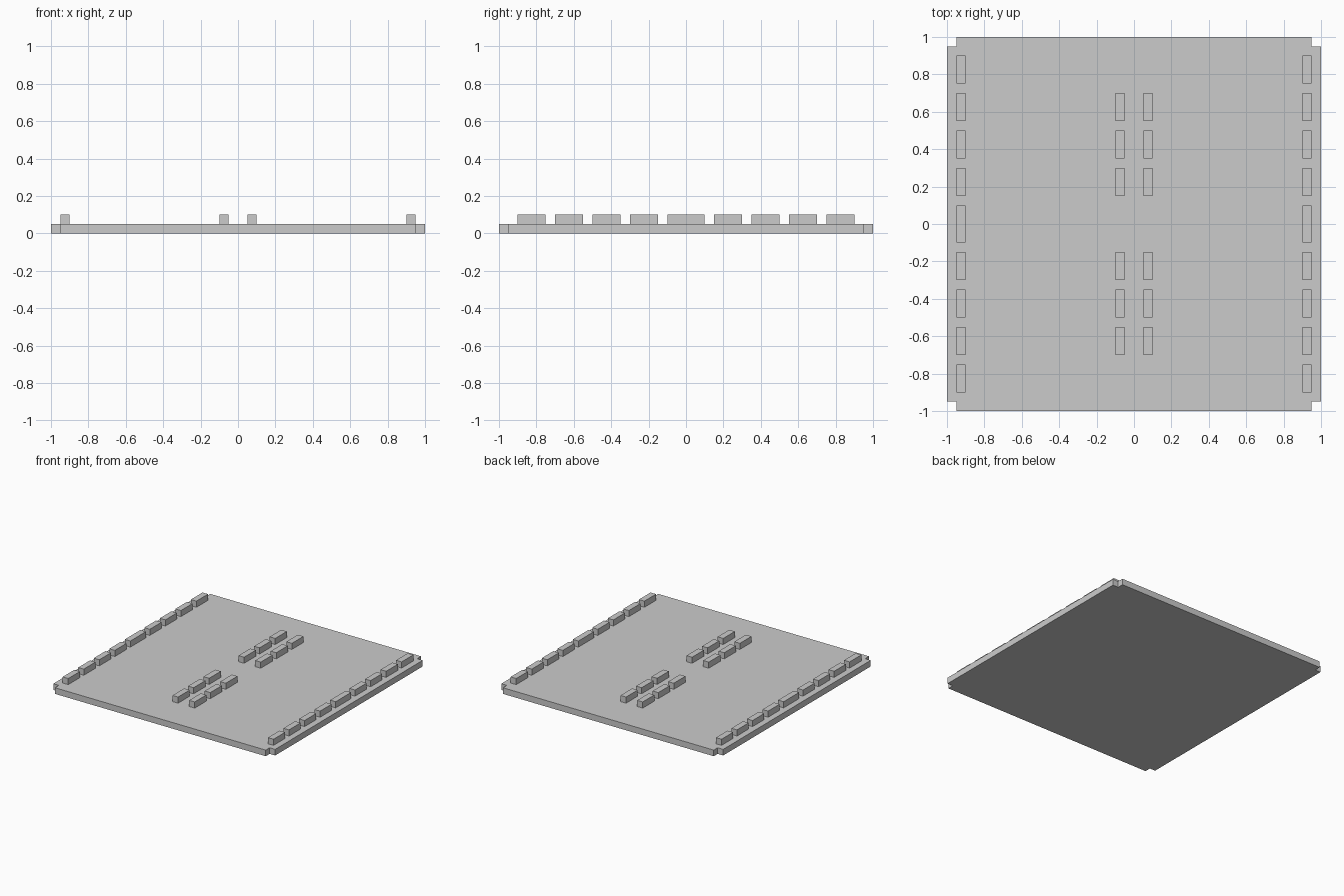
import bpy, bmesh

if "Cube" in bpy.data.objects:
    bpy.data.objects.remove(bpy.data.objects["Cube"])

T = 0.05   # plate thickness, and rib width and height


def new_object(name, bm):
    bmesh.ops.recalc_face_normals(bm, faces=bm.faces[:])
    mesh = bpy.data.meshes.new(name)
    bm.to_mesh(mesh)
    bm.free()
    ob = bpy.data.objects.new(name, mesh)
    bpy.context.collection.objects.link(ob)
    return ob


def block(name, x, y, length):
    """Raised rib sitting on the plate, long along y."""
    bm = bmesh.new()
    bmesh.ops.create_cube(bm, size=1)
    bmesh.ops.scale(bm, vec=(T, length, T), verts=bm.verts)
    ob = new_object(name, bm)
    ob.location = (x, y, T * 1.5)
    return ob


# Base plate: square with a small notch at each corner
a, b = 1.0, 0.95
outline = [(b, -a), (b, -b), (a, -b), (a, b), (b, b), (b, a),
           (-b, a), (-b, b), (-a, b), (-a, -b), (-b, -b), (-b, -a)]
bm = bmesh.new()
face = bm.faces.new([bm.verts.new((x, y, 0)) for x, y in outline])
top = bmesh.ops.extrude_face_region(bm, geom=[face], use_keep_orig=True)
bmesh.ops.translate(bm, vec=(0, 0, T),
                    verts=[v for v in top["geom"] if isinstance(v, bmesh.types.BMVert)])
new_object("base_plate", bm)

# Dashed ribs: full rows on the side edges, paired rows down the middle
for side, sx in (("left", -1), ("right", 1)):
    block(f"{side}_edge_rib_middle", sx * 0.925, 0, 0.2)
    for end, sy in (("front", -1), ("back", 1)):
        for i in range(4):
            y = sy * (0.225 + 0.2 * i)
            block(f"{side}_edge_rib_{end}_{i + 1}", sx * 0.925, y, 0.15)
            if i < 3:
                block(f"{side}_centre_rib_{end}_{i + 1}", sx * 0.075, y, 0.15)
